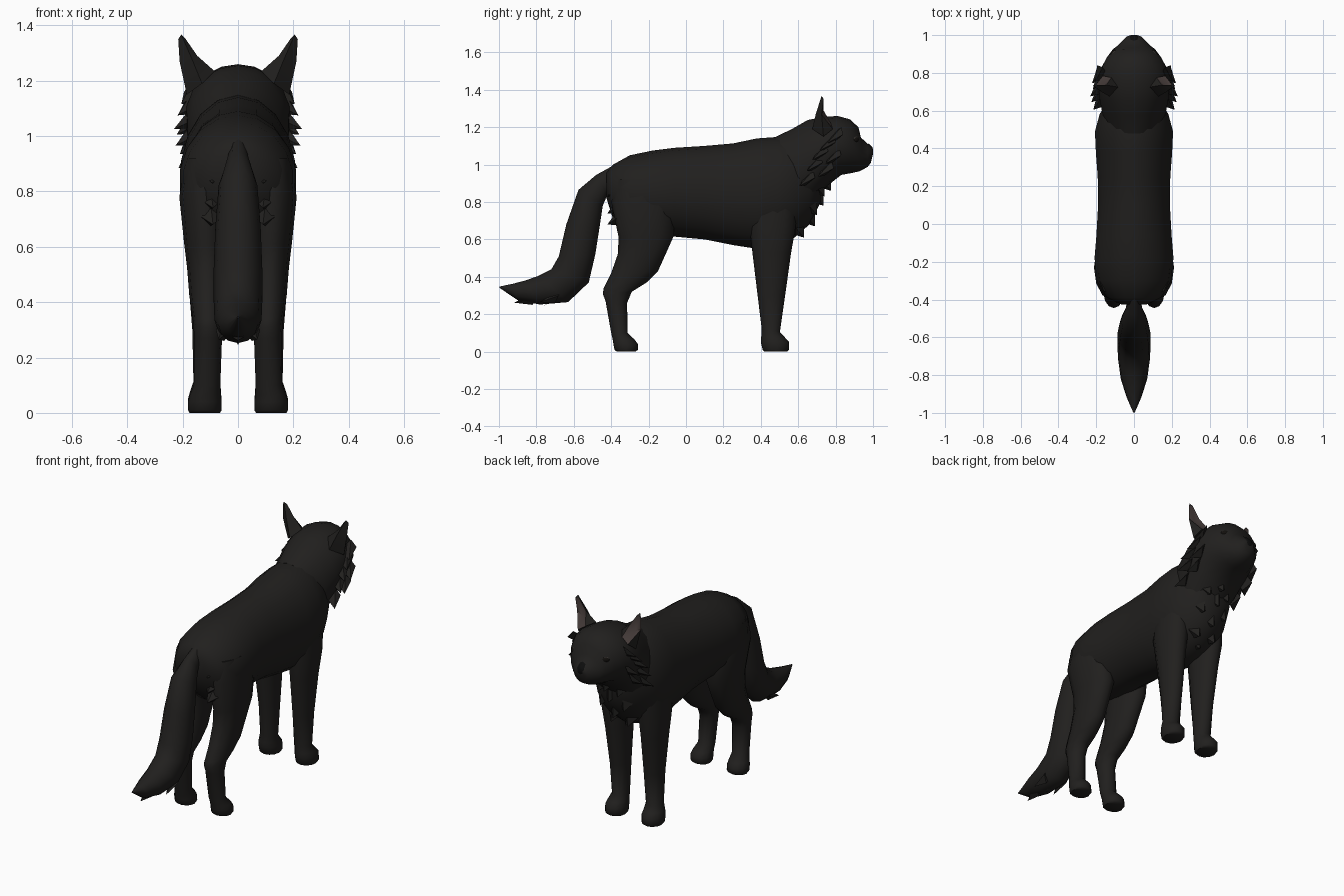
import bpy, bmesh, math
from mathutils import Vector


def material(name, rgb):
    m = bpy.data.materials.new(name)
    m.diffuse_color = (*rgb, 1)
    return m


FUR = material("black fur", (0.015, 0.014, 0.013))
DARK = material("nose black", (0.004, 0.004, 0.004))
SKIN = material("inner ear", (0.06, 0.045, 0.042))
EYE = material("eye", (0.006, 0.005, 0.004))
RIM = material("eye rim", (0.035, 0.03, 0.027))


def finish(name, bm, mat, angle=55):
    bmesh.ops.recalc_face_normals(bm, faces=bm.faces)
    me = bpy.data.meshes.new(name)
    bm.to_mesh(me)
    bm.free()
    for p in me.polygons:
        p.use_smooth = True
    me.set_sharp_from_angle(angle=math.radians(angle))
    me.materials.append(mat)
    ob = bpy.data.objects.new(name, me)
    bpy.context.collection.objects.link(ob)
    return ob


def loft(name, rings, sides=14, x=0, mat=FUR):
    """Each ring: edge point (y, z), opposite edge point (y, z), half width, [x centre]."""
    bm = bmesh.new()
    loops = []
    for ya, za, yb, zb, rx, *cx in rings:
        a, b = Vector((0, ya, za)), Vector((0, yb, zb))
        c, h = (a + b) / 2, (a - b) / 2
        c.x = cx[0] * x if cx else 0
        loops.append([bm.verts.new(c + h * math.cos(t) + Vector((rx * math.sin(t), 0, 0)))
                      for t in (2 * math.pi * i / sides for i in range(sides))])
    for p, q in zip(loops, loops[1:]):
        for i in range(sides):
            j = (i + 1) % sides
            bm.faces.new((p[i], p[j], q[j], q[i]))
    bm.faces.new(loops[0])
    bm.faces.new(loops[-1])
    return finish(name, bm, mat)


def tufts(name, spikes):
    """Pointed fur locks: base centre, tip, base half-extent vector, thickness vector."""
    bm = bmesh.new()
    for base, tip, half, thick in spikes:
        b, h, k = Vector(base), Vector(half), Vector(thick)
        ring = [bm.verts.new(p) for p in (b + h, b + k, b - h, b - k)]
        t = bm.verts.new(tip)
        for i in range(4):
            bm.faces.new((ring[i], ring[(i + 1) % 4], t))
        bm.faces.new(ring)
    return finish(name, bm, FUR, 30)


def panel(name, pts, faces, mat):
    bm = bmesh.new()
    vs = [bm.verts.new(p) for p in pts]
    for f in faces:
        bm.faces.new([vs[i] for i in f])
    return finish(name, bm, mat, 50)


def ball(name, loc, size, rot, mat):
    bm = bmesh.new()
    bmesh.ops.create_uvsphere(bm, u_segments=12, v_segments=8, radius=1)
    ob = finish(name, bm, mat)
    ob.location, ob.scale, ob.rotation_euler = loc, size, rot


# torso
def upright(y, top, bottom, w):
    return (y, top, y, bottom, w)


loft("torso", [upright(*r) for r in (
    (-.425, .96, .82, .07), (-.39, 1.0, .71, .145), (-.30, 1.05, .63, .20),
    (-.18, 1.075, .61, .212), (-.06, 1.09, .615, .202), (.10, 1.10, .60, .193),
    (.25, 1.113, .57, .195), (.38, 1.14, .55, .205), (.49, 1.148, .565, .21),
    (.58, 1.14, .61, .185), (.66, 1.10, .68, .14), (.72, 1.05, .80, .09))], 18)

# head and neck
loft("head", [
    (.48, 1.148, .50, .75, .14), (.575, 1.195, .60, .74, .17), (.65, 1.238, .68, .80, .185),
    (.73, 1.255, .76, .89, .19), (.81, 1.26, .83, .945, .178), (.875, 1.243, .885, .955, .147),
    (.922, 1.20, .93, .965, .112), (.935, 1.145, .948, .975, .09), (.97, 1.112, .972, .988, .062),
    (.995, 1.09, .988, 1.01, .04), (1.0, 1.078, .997, 1.045, .022)], 18)
loft("nose", [(.972, 1.116, .985, 1.05, .026), (.995, 1.095, .995, 1.045, .028),
              (1.0, 1.083, 1.0, 1.055, .016)], 8, mat=DARK)

# tail
loft("tail", [
    (-.38, 1.0, -.38, .87, .03), (-.48, .945, -.42, .84, .045), (-.575, .865, -.445, .78, .07),
    (-.64, .68, -.463, .66, .082), (-.68, .51, -.485, .52, .088), (-.72, .44, -.52, .37, .088),
    (-.79, .405, -.63, .265, .085), (-.86, .38, -.78, .252, .07), (-.93, .362, -.90, .275, .04),
    (-.998, .348, -.998, .342, .004)], 12)
tufts("tail_tip_locks", [
    ((0, -.80, .29), (0, -.92, .262), (0, .02, .04), (.05, 0, 0)),
    ((.05, -.68, .30), (.07, -.78, .265), (0, .02, .04), (.03, 0, 0)),
    ((-.05, -.68, .30), (-.07, -.78, .265), (0, .02, .04), (.03, 0, 0)),
    ((0, -.68, .29), (0, -.76, .247), (0, .05, .03), (.04, 0, 0))])

for s, side in ((1, "right"), (-1, "left")):
    # legs with paws
    loft("front_leg_" + side, [
        (.60, .85, .34, .85, .06, .125), (.585, .66, .34, .66, .077, .122),
        (.562, .53, .355, .53, .066, .118), (.53, .30, .383, .30, .053, .112),
        (.502, .105, .405, .12, .049, .112), (.53, .075, .402, .075, .056, .118),
        (.552, .05, .40, .05, .061, .12), (.552, .01, .41, .01, .061, .12),
        (.54, 0, .42, 0, .055, .12)], 12, s)
    loft("hind_leg_" + side, [
        (-.10, .92, -.37, .92, .06, .13), (-.06, .76, -.40, .80, .09, .122),
        (-.065, .62, -.36, .61, .08, .115), (-.105, .53, -.365, .52, .072, .112),
        (-.15, .43, -.40, .42, .066, .11), (-.21, .37, -.44, .34, .058, .108),
        (-.29, .32, -.445, .31, .054, .107), (-.315, .26, -.43, .27, .05, .108),
        (-.312, .10, -.40, .10, .048, .112), (-.275, .065, -.392, .065, .056, .118),
        (-.257, .04, -.388, .04, .061, .12), (-.257, .01, -.382, .01, .061, .12),
        (-.27, 0, -.37, 0, .055, .12)], 12, s)

    # ear shell and lining
    ear = [(.185 * s, .735, 1.15), (.13 * s, .675, 1.19), (.085 * s, .725, 1.235),
           (.12 * s, .775, 1.22), (.165 * s, .785, 1.19),
           (.211 * s, .725, 1.27), (.165 * s, .695, 1.275), (.147 * s, .735, 1.29),
           (.216 * s, .735, 1.35), (.205 * s, .725, 1.367), (.19 * s, .735, 1.352),
           (.175 * s, .73, 1.25)]
    panel("ear_" + side, ear, [
        (0, 1, 6, 5), (1, 2, 7, 6), (5, 6, 9, 8), (6, 7, 10, 9), (8, 9, 10),
        (2, 3, 7), (0, 5, 4), (0, 1, 2, 3, 4)], FUR)
    panel("ear_lining_" + side, ear, [(3, 4, 11), (4, 5, 11), (5, 8, 11), (8, 10, 11),
                                      (10, 7, 11), (7, 3, 11)], SKIN)

    # eye
    ball("eye_rim_" + side, (.103 * s, .904, 1.132), (.028, .014, .02), (0, .25 * s, -.75 * s), RIM)
    ball("eye_" + side, (.105 * s, .907, 1.132), (.023, .014, .016), (0, .25 * s, -.75 * s), EYE)

    # cheek ruff
    tufts("cheek_ruff_" + side, [
        ((.165 * s, y + .04, z + .02), (x * s, y - .015, z - .025), (0, .02, .04), (.03 * s, .03, 0))
        for x, y, z in ((.205, .77, 1.14), (.218, .73, 1.10), (.232, .69, 1.05), (.222, .76, 1.03),
                        (.226, .66, .99), (.21, .72, .96), (.215, .62, .91))])
    # rump locks
    tufts("rump_locks_" + side, [
        ((.10 * s, -.36, z + .04), (.09 * s, -.42, z), (0, 0, .045), (.05, 0, 0))
        for z in (.83, .74, .68)])

# chest bib
tufts("chest_bib", [
    ((x, y - .05, z + .06), (x * 1.1, y, z), (.055, 0, 0), (0, .05, .03))
    for x, y, z in ((0, .775, .86), (.06, .74, .83), (-.06, .74, .83), (0, .735, .78),
                    (.07, .70, .73), (-.07, .70, .73), (0, .69, .67),
                    (.05, .63, .61), (-.05, .63, .61), (0, .57, .58))])
